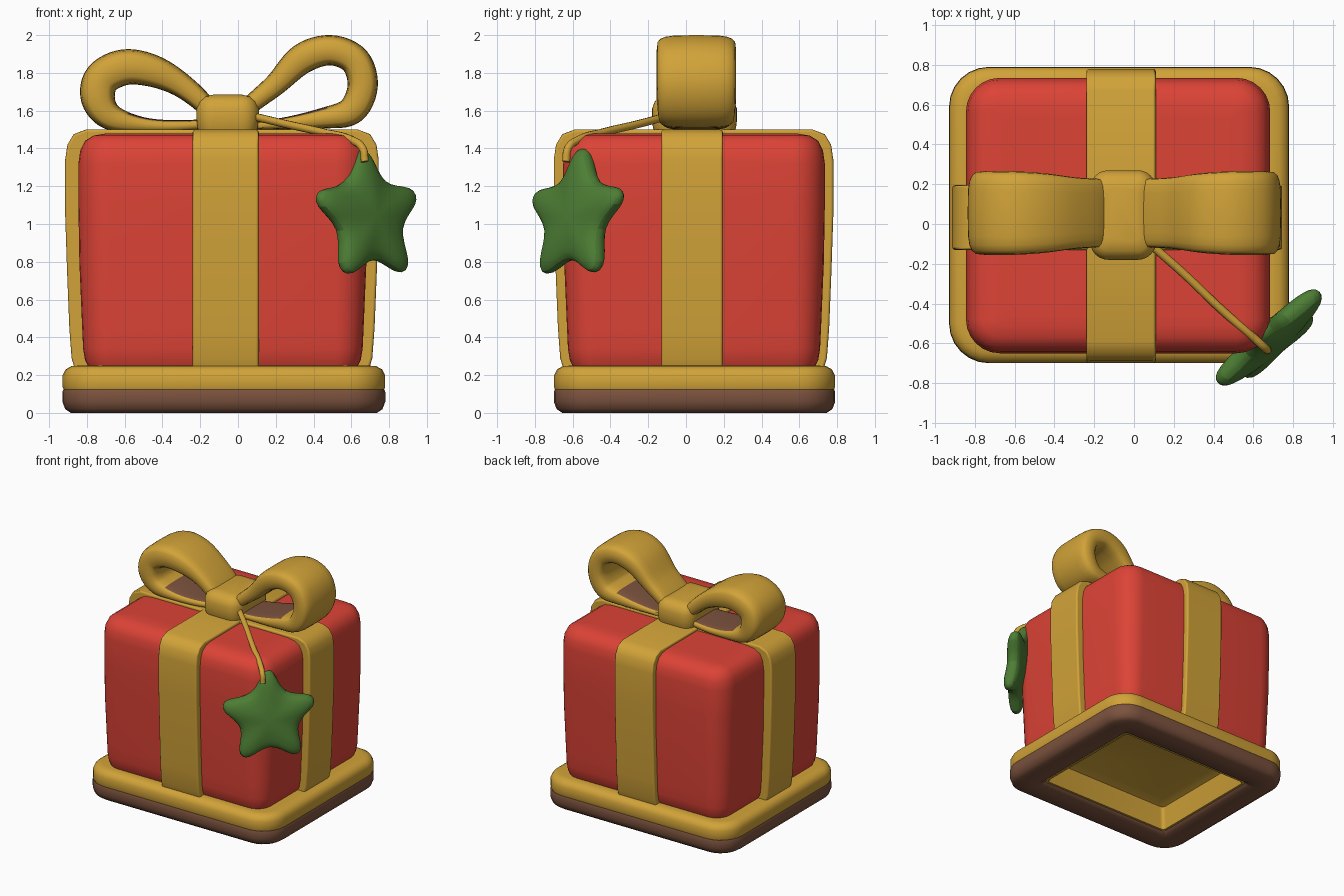
import bpy, bmesh, math
from mathutils import Vector

if "Cube" in bpy.data.objects:
    bpy.data.objects.remove(bpy.data.objects["Cube"])


def material(name, rgb):
    m = bpy.data.materials.new(name)
    m.diffuse_color = (*rgb, 1)
    m.use_nodes = True
    m.node_tree.nodes["Principled BSDF"].inputs["Base Color"].default_value = m.diffuse_color
    return m


GOLD = material("gold", (0.64, 0.365, 0.040))
RED = material("red", (0.72, 0.056, 0.037))
GREEN = material("green", (0.075, 0.21, 0.035))
BROWN = material("brown", (0.20, 0.085, 0.048))


def make(name, verts, faces, mats, face_mats=None, bevel=0, subsurf=0):
    """Mesh object from points and faces, smooth shaded."""
    me = bpy.data.meshes.new(name)
    me.from_pydata(verts, [], faces)
    for m in mats:
        me.materials.append(m)
    if face_mats:
        for p, i in zip(me.polygons, face_mats):
            p.material_index = i
    bm = bmesh.new()
    bm.from_mesh(me)
    bmesh.ops.recalc_face_normals(bm, faces=bm.faces)
    bm.to_mesh(me)
    bm.free()
    ob = bpy.data.objects.new(name, me)
    bpy.context.collection.objects.link(ob)
    bpy.ops.object.select_all(action='DESELECT')
    ob.select_set(True)
    bpy.context.view_layer.objects.active = ob
    bpy.ops.object.shade_smooth_by_angle(angle=math.radians(50))
    if bevel:
        b = ob.modifiers.new("bevel", 'BEVEL')
        b.width, b.segments, b.limit_method = bevel, 3, 'ANGLE'
        b.angle_limit = math.radians(40)
        b.harden_normals = True
    if subsurf:
        s = ob.modifiers.new("subsurf", 'SUBSURF')
        s.levels = s.render_levels = subsurf
    return ob


def rounded_rect(x0, x1, y0, y1, r, z, n=6):
    pts = []
    for q, (cx, cy) in enumerate([(x1 - r, y1 - r), (x0 + r, y1 - r),
                                  (x0 + r, y0 + r), (x1 - r, y0 + r)]):
        for i in range(n + 1):
            a = math.pi / 2 * (q + i / n)
            pts.append((cx + r * math.cos(a), cy + r * math.sin(a), z))
    return pts


def loft(name, x0, x1, y0, y1, r, levels, mat, closed=False):
    """Stack rounded rectangles; levels are (inset, z)."""
    verts, faces = [], []
    for d, z in levels:
        verts += rounded_rect(x0 + d, x1 - d, y0 + d, y1 - d, max(r - d, 0.03), z)
    n, k = len(verts) // len(levels), len(levels)
    for j in range(k if closed else k - 1):
        a, b = j * n, (j + 1) % k * n
        faces += [(a + i, a + (i + 1) % n, b + (i + 1) % n, b + i) for i in range(n)]
    if not closed:
        faces += [tuple(range(n)), tuple(range((k - 1) * n, k * n))]
    return make(name, verts, faces, [mat])


def ribbon(name, lo, hi, w0, w1, along_x):
    """Flat band wrapped over the box, seen as a side profile."""
    half = [(0.052, 0.23), (0.034, 0.29), (0.022, 0.45), (0.01, 0.75), (0, 1.05), (0, 1.34),
            (0.012, 1.42), (0.045, 1.475), (0.11, 1.50)]
    prof = [(lo + d, z) for d, z in half] + [(hi - d, z) for d, z in reversed(half)]
    n = len(prof)
    verts = [(a, w, z) if along_x else (w, a, z) for w in (w0, w1) for a, z in prof]
    faces = [tuple(range(n)), tuple(range(n, 2 * n))]
    faces += [(i, (i + 1) % n, n + (i + 1) % n, n + i) for i in range(n)]
    return make(name, verts, faces, [GOLD], bevel=0.015)


def spline(pts, i, t):
    p = [pts[(i + k) % len(pts)] for k in (-1, 0, 1, 2)]
    return [0.5 * (2 * b + (c - a) * t + (2 * a - 5 * b + 4 * c - d) * t * t
                   + (3 * b - a - 3 * c + d) * t ** 3) for a, b, c, d in zip(*p)]


def bow_loop(name, pts, lining, steps=6, n=20):
    """Sweep a soft rectangle round a closed path of (x, z, thickness, width).
    Inner faces between the two path indices in lining are brown."""
    path = [spline(pts, i, s / steps) for i in range(len(pts)) for s in range(steps)]
    m = len(path)
    turn = sum(path[i - 1][0] * path[i][1] - path[i][0] * path[i - 1][1] for i in range(m))
    sgn = 1 if turn > 0 else -1
    verts, faces, mats = [], [], []
    soft = lambda v: math.copysign(abs(v) ** 0.5, v)
    for i, (x, z, th, w) in enumerate(path):
        nx, pv = path[(i + 1) % m], path[i - 1]
        t = Vector((nx[0] - pv[0], nx[1] - pv[1])).normalized()
        inward = Vector((-t.y, t.x)) * sgn
        for k in range(n):
            a = 2 * math.pi * k / n
            o = inward * (th / 2 * soft(math.cos(a)))
            verts.append((x + o.x, 0.055 + w / 2 * soft(math.sin(a)), z + o.y))
    for i in range(m):
        for k in range(n):
            j, l = (i + 1) % m, (k + 1) % n
            faces.append((i * n + k, i * n + l, j * n + l, j * n + k))
            inner = math.cos(2 * math.pi * (k + 0.5) / n) > 0.5
            mats.append(int(inner and lining[0] <= i / steps < lining[1]))
    return make(name, verts, faces, [GOLD, BROWN], mats)


# Base: brown foot ring and gold tray with a hollow, gold-lined underside
loft("foot_ring", -0.93, 0.78, -0.70, 0.79, 0.2,
     [(0.25, 0.125), (0.25, 0.03), (0.22, 0), (0.045, 0), (0.015, 0.02),
      (0, 0.06), (0, 0.11), (0.006, 0.125)], BROWN, closed=True)
loft("base_tray", -0.928, 0.778, -0.698, 0.788, 0.2,
     [(0.36, 0.215), (0.30, 0.19), (0.262, 0.02), (0.245, 0.02), (0.245, 0.12),
      (0.006, 0.12), (0, 0.135), (0, 0.2), (0.015, 0.23), (0.045, 0.247), (0.08, 0.25)], GOLD)

# Gift box
loft("gift_box", -0.845, 0.685, -0.65, 0.735, 0.17,
     [(0.06, 0.23), (0.035, 0.28), (0.025, 0.34), (0.02, 0.45), (0.005, 0.8), (0, 1.1),
      (0, 1.32), (0.01, 1.39), (0.035, 1.44), (0.08, 1.468), (0.14, 1.478), (0.2, 1.48)], RED)

# Ribbons over the box
ribbon("side_ribbon", -0.915, 0.745, -0.13, 0.195, True)
ribbon("front_ribbon", -0.70, 0.78, -0.24, 0.11, False)

# Bow
bow_loop("bow_loop_right", [
    (0.05, 1.61, .09, .34), (0.20, 1.74, .12, .36), (0.34, 1.875, .16, .40),
    (0.49, 1.92, .16, .42), (0.62, 1.865, .16, .42), (0.66, 1.73, .16, .42),
    (0.60, 1.60, .15, .41), (0.45, 1.56, .11, .38), (0.22, 1.53, .06, .33),
    (0.05, 1.53, .05, .30)], (6.8, 9.5))
bow_loop("bow_loop_left", [
    (-0.17, 1.62, .10, .34), (-0.30, 1.735, .13, .36), (-0.45, 1.81, .17, .40),
    (-0.60, 1.83, .19, .42), (-0.72, 1.77, .19, .42), (-0.74, 1.66, .18, .42),
    (-0.67, 1.565, .14, .40), (-0.50, 1.525, .08, .36), (-0.30, 1.52, .06, .33),
    (-0.17, 1.54, .06, .30)], (6.5, 9))
loft("bow_knot", -0.22, 0.11, -0.18, 0.27, 0.09,
     [(0.02, 1.47), (0.005, 1.51), (0, 1.55), (0, 1.61), (0.015, 1.65),
      (0.045, 1.675), (0.09, 1.685)], GOLD)

# Star tag hanging on the corner, leaning outwards at the bottom
U, N, C = Vector((0.748, 0.664, 0)), Vector((0.664, -0.748, 0)), Vector((0.662, -0.55, 1.04))
outline = []
for i in range(5):
    a = math.pi / 2 + i * math.tau / 5 + 0.02
    d, s = Vector((math.cos(a), math.sin(a))), Vector((-math.sin(a), math.cos(a)))
    outline += [d * 0.375 - s * 0.055, d * 0.375 + s * 0.055]
    b = a + math.pi / 5
    outline.append(Vector((math.cos(b), math.sin(b))) * 0.185)
rings = [(0.65, -0.065), (1, -0.04), (1, 0.04), (0.65, 0.065)]
star = [(p.x * s, p.y * s, h) for s, h in rings for p in outline] + [(0, 0, -0.08), (0, 0, 0.08)]
m = len(outline)
faces = [(r * m + i, r * m + (i + 1) % m, (r + 1) * m + (i + 1) % m, (r + 1) * m + i)
         for r in range(3) for i in range(m)]
faces += [(c, r * m + i, r * m + (i + 1) % m) for c, r in ((4 * m, 0), (4 * m + 1, 3))
          for i in range(m)]
make("star_tag", [C + U * u + Vector((0, 0, v)) + N * (h + 0.04 - 0.15 * v) for u, v, h in star],
     faces, [GREEN], subsurf=2)

# Cord from the knot to the star
cu = bpy.data.curves.new("star_cord", 'CURVE')
cu.dimensions, cu.bevel_depth, cu.bevel_resolution = '3D', 0.021, 3
cu.use_fill_caps = True
path = [(0.08, -0.10, 1.57), (0.25, -0.25, 1.53), (0.45, -0.44, 1.485),
        (0.60, -0.57, 1.445), (0.66, -0.625, 1.40), (0.672, -0.635, 1.33)]
sp = cu.splines.new('BEZIER')
sp.bezier_points.add(len(path) - 1)
for bp, co in zip(sp.bezier_points, path):
    bp.co = co
    bp.handle_left_type = bp.handle_right_type = 'AUTO'
cu.materials.append(GOLD)
bpy.context.collection.objects.link(bpy.data.objects.new("star_cord", cu))
